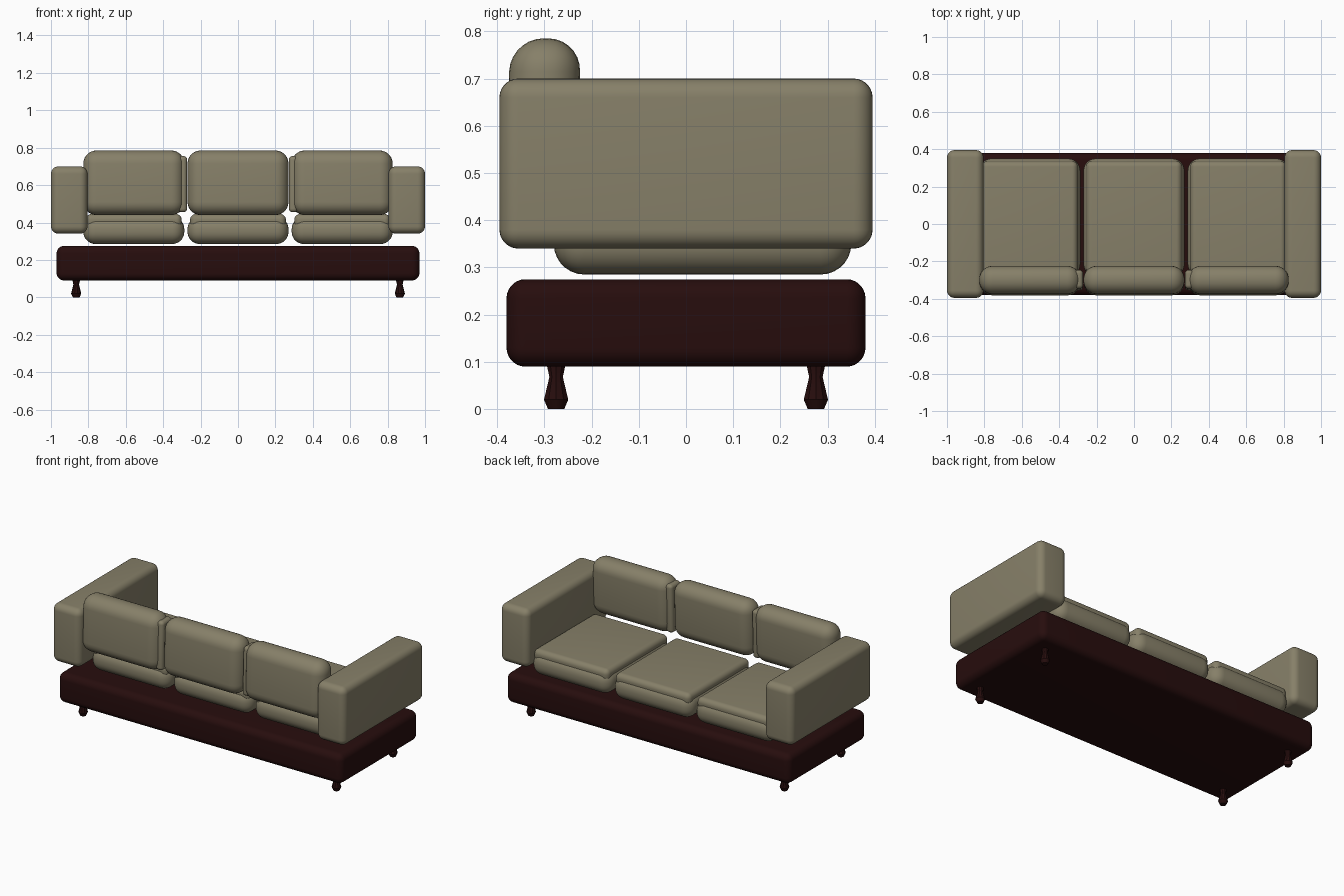
import bpy
import bmesh
from math import cos, sin, tau

if "Cube" in bpy.data.objects:
    bpy.data.objects.remove(bpy.data.objects["Cube"], do_unlink=True)


def make_material(name, color):
    mat = bpy.data.materials.new(name)
    mat.use_nodes = True
    mat.diffuse_color = color
    bsdf = mat.node_tree.nodes["Principled BSDF"]
    bsdf.inputs["Base Color"].default_value = color
    bsdf.inputs["Roughness"].default_value = 0.8
    return mat


fabric = make_material("beige fabric", (0.24, 0.215, 0.14, 1))
wood = make_material("dark red wood", (0.02, 0.004, 0.004, 1))


def finish(name, bm, mat):
    mesh = bpy.data.meshes.new(name)
    bmesh.ops.recalc_face_normals(bm, faces=bm.faces)
    bm.to_mesh(mesh)
    bm.free()
    mesh.materials.append(mat)
    obj = bpy.data.objects.new(name, mesh)
    bpy.context.collection.objects.link(obj)
    bpy.ops.object.select_all(action="DESELECT")
    obj.select_set(True)
    bpy.context.view_layer.objects.active = obj
    bpy.ops.object.shade_smooth_by_angle(angle=0.6)
    return obj


def rounded_box(name, x, y, z, radius, mat, lean=0.0):
    """Box between the given (low, high) ranges with rounded edges."""
    bm = bmesh.new()
    bmesh.ops.create_cube(bm, size=1)
    for v in bm.verts:
        top = v.co.z > 0
        v.co = [r[int(c > 0)] for r, c in zip((x, y, z), v.co)]
        if not top:
            v.co.y -= lean
    bmesh.ops.bevel(bm, geom=bm.edges[:], offset=radius, segments=7,
                    profile=0.5, affect="EDGES", clamp_overlap=True)
    return finish(name, bm, mat)


def leg(name, x, y):
    """Small turned foot: narrow neck above a swelling bulb."""
    profile = [(0.018, 0), (0.027, 0.02), (0.015, 0.068), (0.021, 0.095)]
    sides = 10
    bm = bmesh.new()
    rings = [[bm.verts.new((x + r * cos(tau * i / sides),
                            y + r * sin(tau * i / sides), z))
              for i in range(sides)] for r, z in profile]
    for low, high in zip(rings, rings[1:]):
        for i in range(sides):
            j = (i + 1) % sides
            bm.faces.new((low[i], low[j], high[j], high[i]))
    bm.faces.new(rings[0])
    bm.faces.new(rings[-1])
    return finish(name, bm, wood)


# Wooden platform
rounded_box("base", (-0.97, 0.97), (-0.38, 0.38), (0.09, 0.275), 0.04, wood)

# Arms and legs
for side, s in (("left", 1), ("right", -1)):
    rounded_box(side + "_arm", sorted((s * 0.805, s)), (-0.395, 0.395),
                (0.34, 0.70), 0.04, fabric)
    for end, y in (("front", -0.275), ("back", 0.275)):
        leg(f"{end}_{side}_leg", s * 0.865, y)

# Seat and back cushions
for label, x in (("right", -0.557), ("middle", 0), ("left", 0.557)):
    w = 0.27
    rounded_box(label + "_seat_cushion", (x - w, x + w), (-0.28, 0.35),
                (0.285, 0.43), 0.065, fabric)
    t = w - 0.014
    rounded_box(label + "_seat_top_panel", (x - t, x + t), (-0.266, 0.336),
                (0.37, 0.445), 0.03, fabric)
    rounded_box(label + "_back_cushion", (x - w, x + w), (-0.372, -0.222),
                (0.44, 0.785), 0.07, fabric, lean=0.012)

# Upright side panels in the gaps between the back cushions
for side, s in (("left", 1), ("right", -1)):
    rounded_box(side + "_back_side_panel", sorted((s * 0.272, s * 0.32)),
                (-0.345, -0.245), (0.455, 0.755), 0.02, fabric, lean=0.01)
